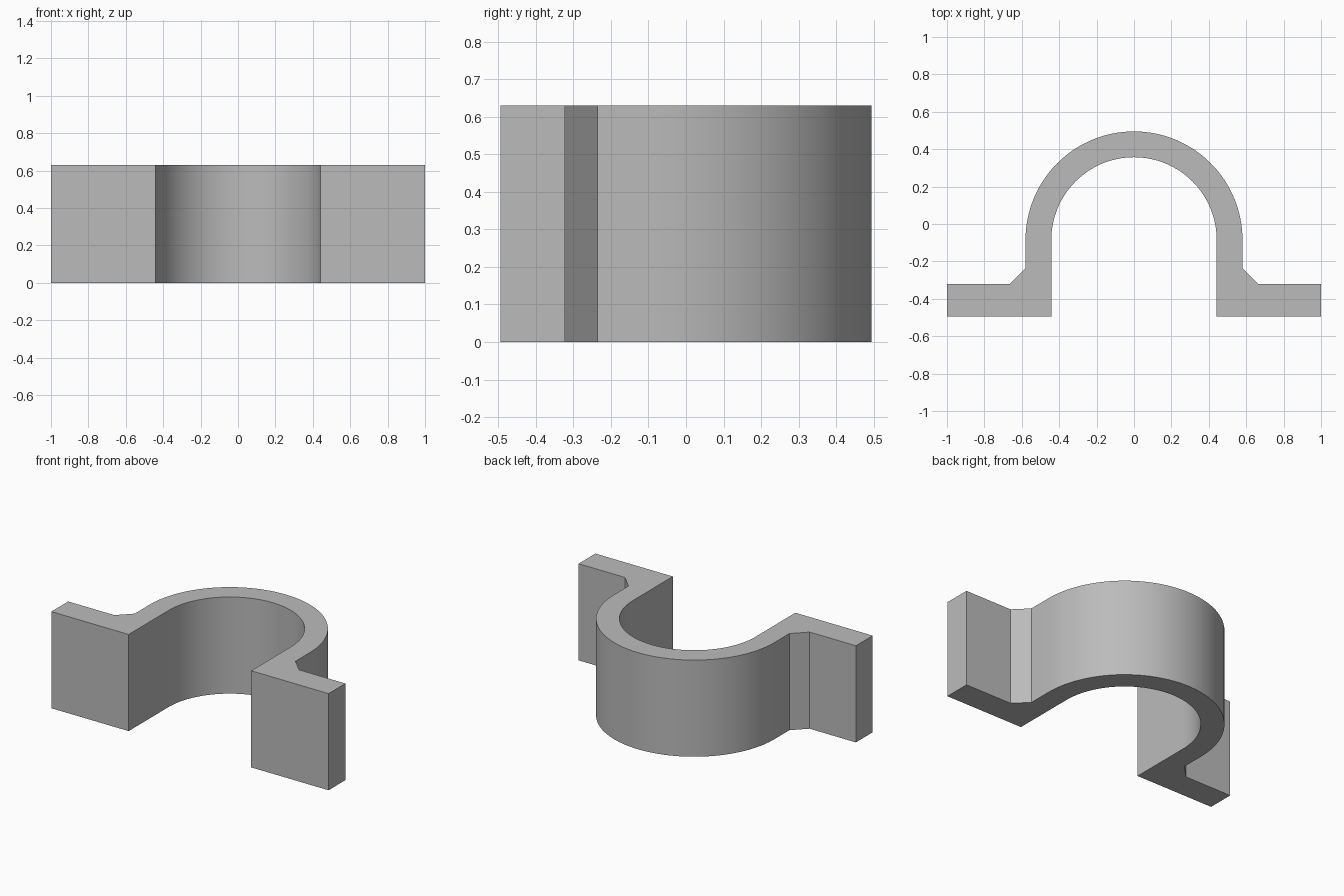
import bpy, bmesh, math

cube = bpy.data.objects.get("Cube")
if cube:
    bpy.data.objects.remove(cube, do_unlink=True)

HEIGHT = 0.63
OUTER, INNER = 0.58, 0.442
CENTRE_Y = -0.085
FRONT_Y, FLANGE_BACK_Y = -0.495, -0.322
CHAMFER = 0.086
SEGMENTS = 64


def arc(radius):
    """Half circle from the +x side over the back to the -x side."""
    steps = [math.pi * i / SEGMENTS for i in range(SEGMENTS + 1)]
    return [(radius * math.cos(a), CENTRE_Y + radius * math.sin(a)) for a in steps]


# Flange outline on the left side, mirrored for the right
flange = [
    (INNER, FRONT_Y),
    (1.0, FRONT_Y),
    (1.0, FLANGE_BACK_Y),
    (OUTER + CHAMFER, FLANGE_BACK_Y),
    (OUTER, FLANGE_BACK_Y + CHAMFER),
]
mirrored = [(-x, y) for x, y in reversed(flange)]
profile = flange + arc(OUTER) + mirrored + arc(INNER)[::-1]

# Extrude the closed profile upwards
bm = bmesh.new()
base = bm.faces.new([bm.verts.new((x, y, 0)) for x, y in profile])
result = bmesh.ops.extrude_face_region(bm, geom=[base], use_keep_orig=True)
top = [v for v in result["geom"] if isinstance(v, bmesh.types.BMVert)]
bmesh.ops.translate(bm, verts=top, vec=(0, 0, HEIGHT))
bmesh.ops.recalc_face_normals(bm, faces=bm.faces)
mesh = bpy.data.meshes.new("saddle_clamp")
bm.to_mesh(mesh)
bm.free()

clamp = bpy.data.objects.new("saddle_clamp", mesh)
bpy.context.collection.objects.link(clamp)

# Plain grey finish
grey = bpy.data.materials.new("plain_grey")
grey.use_nodes = True
colour = (0.5, 0.5, 0.5, 1)
grey.diffuse_color = colour
grey.node_tree.nodes["Principled BSDF"].inputs["Base Color"].default_value = colour
mesh.materials.append(grey)

# Smooth curved walls, crisp corners
bpy.ops.object.select_all(action="DESELECT")
clamp.select_set(True)
bpy.context.view_layer.objects.active = clamp
bpy.ops.object.shade_smooth_by_angle(angle=math.radians(30))
